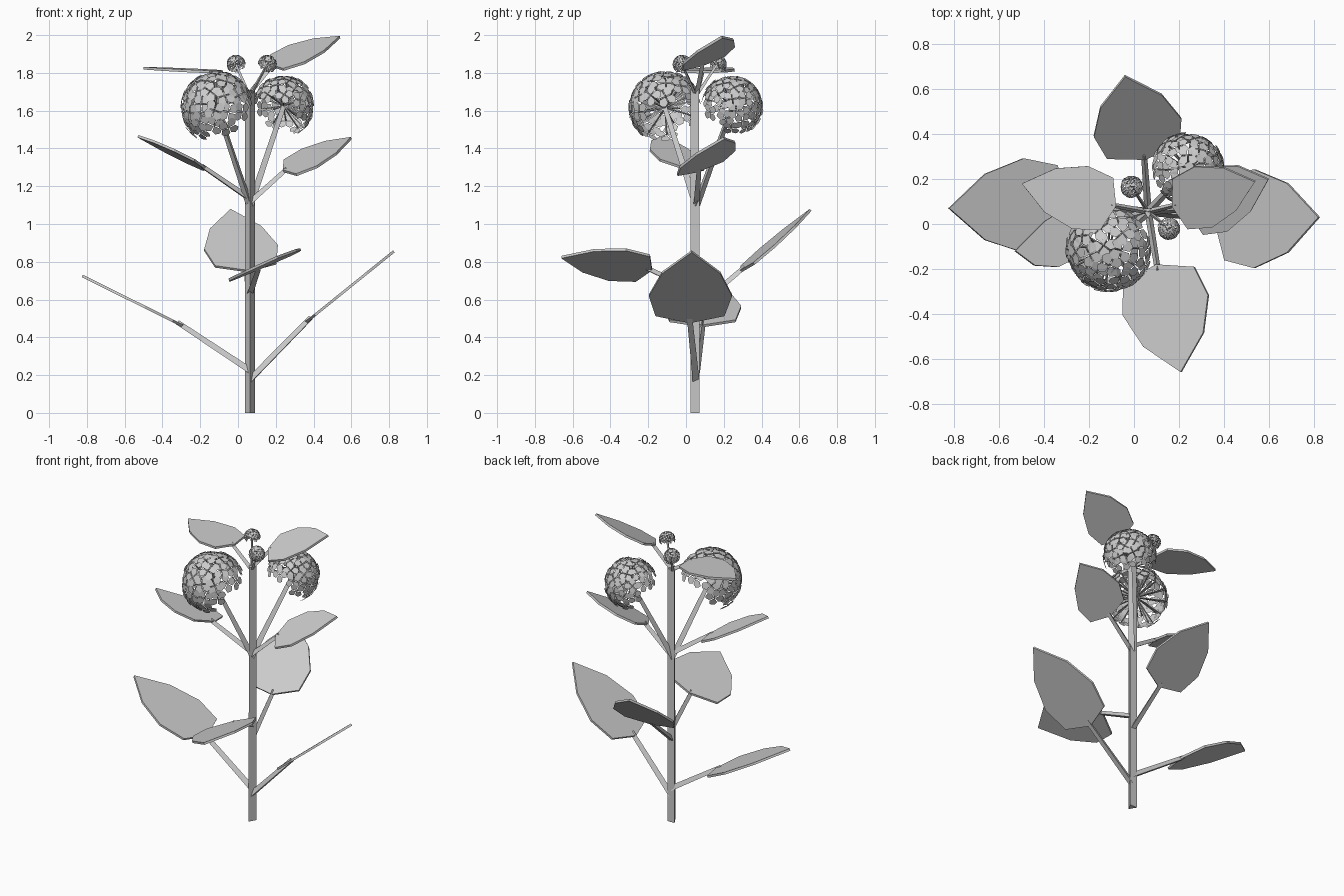
import bpy, bmesh, math, random
from mathutils import Vector as V, Matrix

if "Cube" in bpy.data.objects:
    bpy.data.objects.remove(bpy.data.objects["Cube"])

random.seed(4)
grey = bpy.data.materials.new("plain grey")
grey.diffuse_color = (0.6, 0.6, 0.6, 1)
grey.use_nodes = True
grey.node_tree.nodes["Principled BSDF"].inputs["Base Color"].default_value = grey.diffuse_color


def finish(bm, name, recalc=True):
    if recalc:
        bmesh.ops.recalc_face_normals(bm, faces=bm.faces)
    me = bpy.data.meshes.new(name)
    bm.to_mesh(me)
    bm.free()
    me.materials.append(grey)
    ob = bpy.data.objects.new(name, me)
    bpy.context.collection.objects.link(ob)
    return ob


def loft(bm, a, b):
    """Closed solid between two outlines with equal point counts."""
    va, vb = [bm.verts.new(p) for p in a], [bm.verts.new(p) for p in b]
    bm.faces.new(va[::-1])
    bm.faces.new(vb)
    for i in range(len(va)):
        j = (i + 1) % len(va)
        bm.faces.new((va[i], va[j], vb[j], vb[i]))


def rod(bm, p, q, r0, r1):
    """Three-sided rod with one edge towards the front or top."""
    p, q = V(p), V(q)
    d = (q - p).normalized()
    hint = V((0, -1, 0)) if abs(d.z) > 0.95 else V((0, 0, 1))
    u = (hint - d * hint.dot(d)).normalized()
    w = d.cross(u)
    ring = lambda c, r: [c + u * r * math.cos(t) + w * r * math.sin(t)
                         for t in (0, math.tau / 3, 2 * math.tau / 3)]
    loft(bm, ring(p, r0), ring(q, r1))


# Main stem
bm = bmesh.new()
rod(bm, (.063, .055, 0), (.063, .055, 1.71), .031, .03)
finish(bm, "main_stem")

# Leaves: (name, height on stem, base, tip, half-width vector, stalk radius)
PROFILE = [(0, 0), (.1, .83), (.38, 1), (.7, .7), (1, 0), (.7, -.7), (.38, -1), (.1, -.83)]
LEAVES = [
    ("lower_right", .17, (.36, .02, .48), (.825, .03, .855), (0, .22, 0), .021),
    ("lower_left", .22, (-.29, .09, .46), (-.825, .07, .725), (0, .21, 0), .021),
    ("middle_back", .55, (.05, .29, .75), (-.04, .66, 1.075), (.195, .04, .01), .019),
    ("middle_front", .64, (.1, -.18, .76), (.21, -.66, .825), (.19, .045, .08), .019),
    ("upper_right", 1.11, (.24, .06, 1.28), (.6, .2, 1.455), (-.04, .145, .045), .018),
    ("upper_left", 1.13, (-.17, -.01, 1.295), (-.53, -.12, 1.465), (.03, .14, -.03), .018),
    ("top_right", 1.69, (.17, .08, 1.84), (.54, .19, 1.99), (-.04, .135, .045), .015),
    ("top_left", 1.69, (-.08, .08, 1.805), (-.5, .18, 1.825), (.035, .14, .002), .015),
]
for name, z, base, tip, half, r in LEAVES:
    base, tip, half = V(base), V(tip), V(half)
    axis = tip - base
    n = axis.cross(half).normalized() * .007
    pts = [base + axis * t + half * s for t, s in PROFILE]
    bm = bmesh.new()
    loft(bm, [p - n for p in pts], [p + n for p in pts])
    finish(bm, name + "_leaf")
    bm = bmesh.new()
    rod(bm, (.063, .055, z), base + axis * .06, r, r * .8)
    finish(bm, name + "_leaf_stalk")

# Flower heads: domes of four-petal florets on thin stalks
PETAL = [(.05, 0), (.5, -.42), (.93, -.3), (1, 0), (.93, .3), (.5, .42)]
HEADS = [
    ("front_head", 1.1, (-.11, -.11, 1.615), .192, (-.45, -.45, .8), .021),
    ("back_head", 1.1, (.24, .245, 1.625), .162, (.45, .45, .8), .021),
    ("left_bud", 1.68, (-.01, .165, 1.845), .05, (-.3, .4, .8), .01),
    ("right_bud", 1.68, (.155, -.02, 1.845), .05, (.4, -.3, .8), .01),
]
COUNT, CAP = 42, math.radians(108)
for name, z, c, rad, axis, r in HEADS:
    c = V(c)
    turn = V(axis).to_track_quat('Z', 'Y')
    petals, stalks = bmesh.new(), bmesh.new()
    rod(stalks, (.063, .055, z), c, r, r * .7)
    for i in range(COUNT):
        h = 1 - (i + .5) / COUNT * (1 - math.cos(CAP))
        a, s = i * 2.39996, math.sqrt(1 - h * h)
        d = turn @ V((s * math.cos(a), s * math.sin(a), h))
        end = c + d * rad * random.uniform(.96, 1.02)
        rod(stalks, c, end, rad * .025, rad * .025)
        m = (Matrix.Translation(end) @ d.to_track_quat('Z', 'Y').to_matrix().to_4x4()
             @ Matrix.Rotation(random.uniform(0, math.tau), 4, 'Z'))
        size = rad * .3
        for k in range(4):
            mk = m @ Matrix.Rotation(k * math.pi / 2, 4, 'Z')
            petals.faces.new([petals.verts.new(mk @ V((x * size, y * size, -x * size * .12)))
                              for x, y in PETAL])
    finish(petals, name + "_petals", recalc=False)
    finish(stalks, name + "_stalks")
